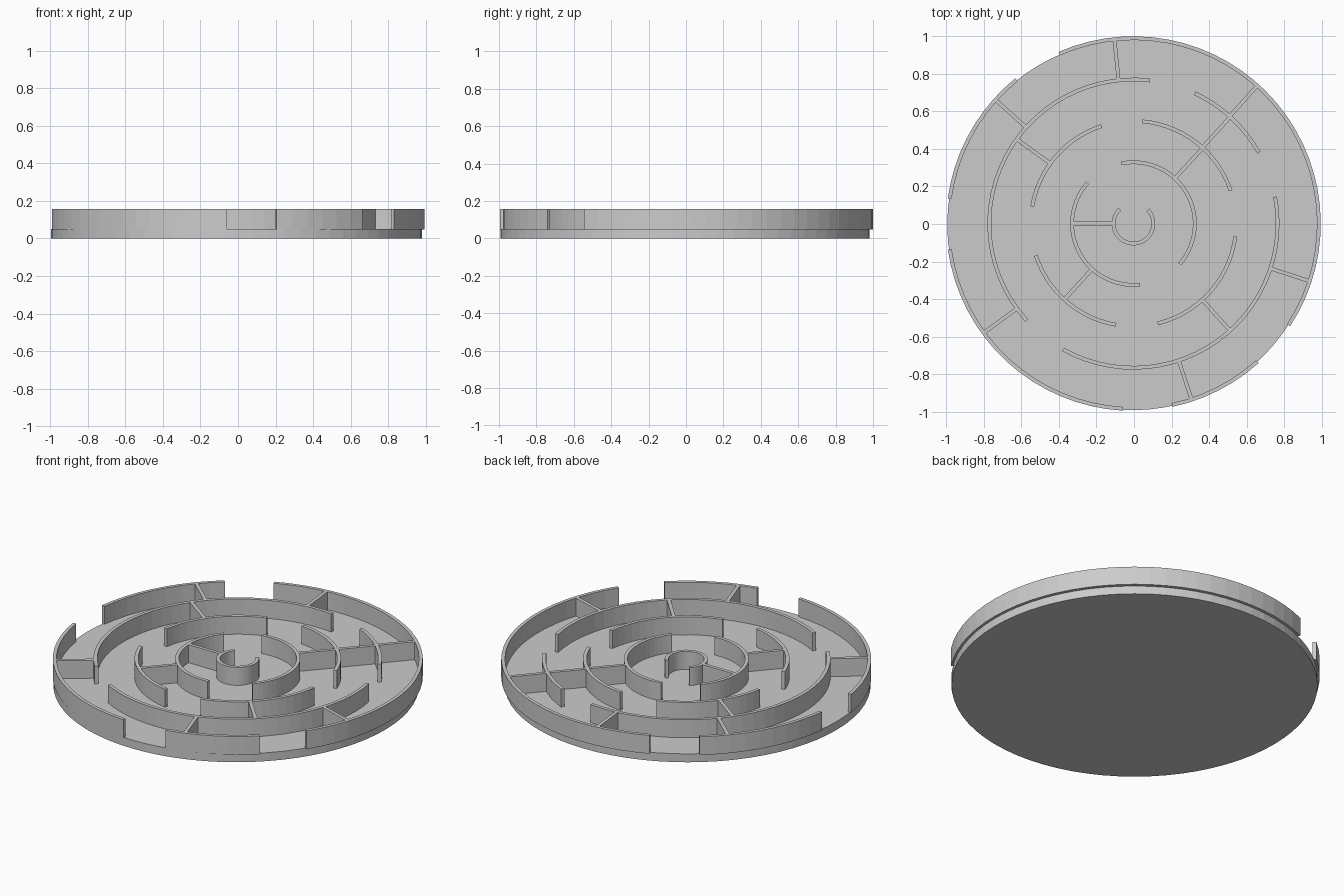
import bpy
import bmesh
from math import cos, sin, radians, ceil
from mathutils import Vector, Matrix

cube = bpy.data.objects.get("Cube")
if cube:
    bpy.data.objects.remove(cube, do_unlink=True)

WALL_LOW, WALL_TOP = 0.048, 0.157
DISC_TOP = 0.05
THICK = 0.02
CENTRE = Vector((-0.003, 0.002, 0))

grey = bpy.data.materials.new("light grey")
grey.use_nodes = True
colour = (0.6, 0.6, 0.6, 1)
grey.diffuse_color = colour
grey.node_tree.nodes["Principled BSDF"].inputs["Base Color"].default_value = colour


def finish(name, bm, location):
    bmesh.ops.recalc_face_normals(bm, faces=bm.faces)
    mesh = bpy.data.meshes.new(name)
    bm.to_mesh(mesh)
    bm.free()
    mesh.materials.append(grey)
    obj = bpy.data.objects.new(name, mesh)
    obj.location = location
    bpy.context.collection.objects.link(obj)


def arc_wall(name, outer, start, end):
    """Curved wall with a rectangular section, swept between two angles."""
    bm = bmesh.new()
    inner = outer - THICK
    section = [(inner, WALL_LOW), (outer, WALL_LOW), (outer, WALL_TOP), (inner, WALL_TOP)]
    steps = ceil((end - start) / 5)
    rings = []
    for i in range(steps + 1):
        a = radians(start + (end - start) * i / steps)
        rings.append([bm.verts.new((r * cos(a), r * sin(a), z)) for r, z in section])
    for a, b in zip(rings, rings[1:]):
        for k in range(4):
            n = (k + 1) % 4
            bm.faces.new((a[k], a[n], b[n], b[k]))
    bm.faces.new(rings[0])
    bm.faces.new(rings[-1])
    finish(name, bm, CENTRE)


def spoke_wall(name, inner, outer, angle):
    """Straight radial wall joining two rings."""
    bm = bmesh.new()
    place = (Matrix.Rotation(radians(angle), 4, "Z")
             @ Matrix.Translation(((inner + outer) / 2, 0, (WALL_LOW + WALL_TOP) / 2))
             @ Matrix.Diagonal((outer - inner, THICK, WALL_TOP - WALL_LOW, 1)))
    bmesh.ops.create_cube(bm, size=1, matrix=place)
    finish(name, bm, CENTRE)


# Base disc
bm = bmesh.new()
bmesh.ops.create_cone(bm, cap_ends=True, segments=72, radius1=0.987, radius2=0.987,
                      depth=DISC_TOP, matrix=Matrix.Translation((0, 0, DISC_TOP / 2)))
finish("base_disc", bm, (-0.008, -0.005, 0))

# Concentric ring walls: outer radius, then start and end angles of each arc
RINGS = [
    ("centre", 0.116, [(133.4, 403.3)]),
    ("inner", 0.337, [(-41.2, 101.3), (138.4, 276.2)]),
    ("middle", 0.557, [(18.7, 85.2), (108.2, 170.4), (198.1, 260.3), (283.7, 352.9)]),
    ("wide", 0.778, [(29.5, 64.8), (83.4, 222.2), (240.8, 370.7)]),
    ("rim", 0.998, [(-33.2, 113.6), (129.1, 172.2), (188, 266.8), (282, 311.9)]),
]
for label, radius, arcs in RINGS:
    for i, (start, end) in enumerate(arcs, 1):
        arc_wall(f"{label}_wall_{i}", radius, start, end)

# Radial walls between each ring and the next
SPOKES = [[180], [47.5, 227.7], [47.8, 144.1, 312.1],
          [48.1, 95.9, 138.1, 216.1, 288.3, 341.9]]
for i, angles in enumerate(SPOKES):
    low, high = RINGS[i][1], RINGS[i + 1][1] - THICK
    for n, angle in enumerate(angles, 1):
        spoke_wall(f"{RINGS[i][0]}_spoke_{n}", low - 0.004, high + 0.004, angle)
